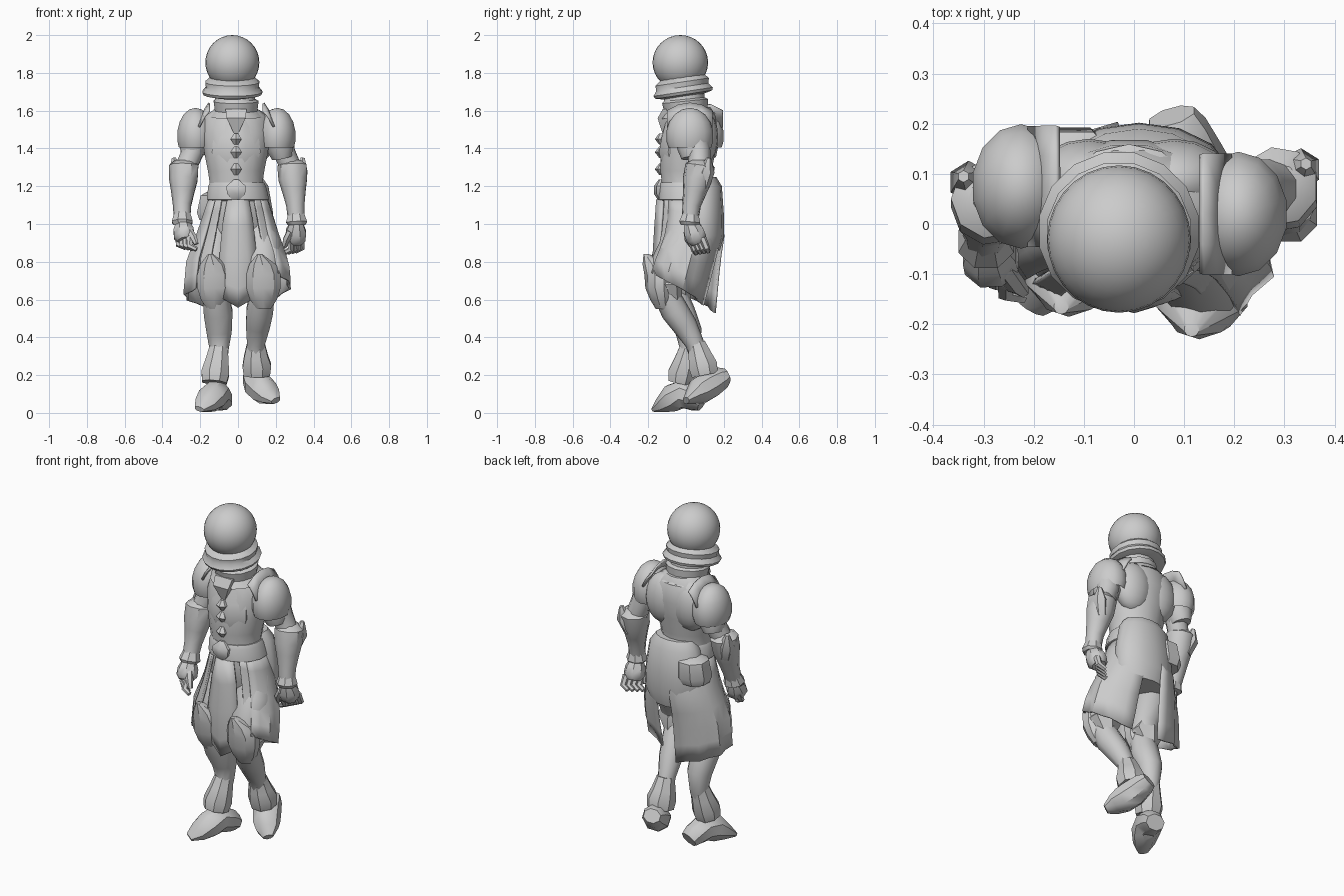
import bpy
import bmesh
from math import sin, cos, pi, radians
from mathutils import Vector

default_cube = bpy.data.objects.get("Cube")
if default_cube:
    bpy.data.objects.remove(default_cube, do_unlink=True)

steel = bpy.data.materials.new("plain steel grey")
steel.use_nodes = True
steel.diffuse_color = (0.6, 0.6, 0.6, 1)
steel.node_tree.nodes["Principled BSDF"].inputs["Base Color"].default_value = steel.diffuse_color


def finish(name, bm, thickness=0, angle=40):
    """Turn a bmesh into a shaded object, optionally with plate thickness."""
    bmesh.ops.recalc_face_normals(bm, faces=bm.faces)
    mesh = bpy.data.meshes.new(name)
    bm.to_mesh(mesh)
    bm.free()
    mesh.materials.append(steel)
    obj = bpy.data.objects.new(name, mesh)
    bpy.context.collection.objects.link(obj)
    if thickness:
        solid = obj.modifiers.new("plate thickness", 'SOLIDIFY')
        solid.thickness = thickness
        solid.offset = 0
    bpy.ops.object.select_all(action='DESELECT')
    obj.select_set(True)
    bpy.context.view_layer.objects.active = obj
    bpy.ops.object.shade_smooth_by_angle(angle=radians(angle))


def loft(name, sections, sides=10, axis=None, floor=-1, angle=40):
    """Skin rings (x, y, z, radius[, depth]) that follow a path or a fixed axis."""
    bm = bmesh.new()
    centers = [Vector(s[:3]) for s in sections]
    rings = []
    for i, section in enumerate(sections):
        ahead = centers[min(i + 1, len(centers) - 1)]
        behind = centers[max(i - 1, 0)]
        tangent = Vector(axis).normalized() if axis else (ahead - behind).normalized()
        across = Vector((1, 0, 0))
        across = (across - tangent * across.dot(tangent)).normalized()
        outward = tangent.cross(across)
        width, depth = section[3], section[-1]
        ring = []
        for k in range(sides):
            a = 2 * pi * (k + 0.5) / sides
            p = centers[i] + across * cos(a) * width + outward * sin(a) * depth
            p.z = max(p.z, floor)
            ring.append(bm.verts.new(p))
        rings.append(ring)
    for low, high in zip(rings, rings[1:]):
        for k in range(sides):
            n = (k + 1) % sides
            bm.faces.new((low[k], low[n], high[n], high[k]))
    bm.faces.new(rings[0])
    bm.faces.new(rings[-1])
    finish(name, bm, angle=angle)


def sheet(name, rows, thickness=0.012):
    """Plate made from equal rows of points."""
    bm = bmesh.new()
    grid = [[bm.verts.new(p) for p in row] for row in rows]
    for a, b in zip(grid, grid[1:]):
        for k in range(len(a) - 1):
            bm.faces.new((a[k], a[k + 1], b[k + 1], b[k]))
    finish(name, bm, thickness)


def dome(name, center, size, cut=-1, segments=16):
    """Ellipsoid, open below the relative height cut."""
    bm = bmesh.new()
    bmesh.ops.create_uvsphere(bm, u_segments=segments, v_segments=segments // 2 + 2, radius=1)
    if cut > -1:
        bmesh.ops.bisect_plane(bm, geom=bm.verts[:] + bm.edges[:] + bm.faces[:],
                               plane_co=(0, 0, cut), plane_no=(0, 0, -1), clear_outer=True)
    bmesh.ops.scale(bm, vec=size, verts=bm.verts)
    bmesh.ops.translate(bm, vec=center, verts=bm.verts)
    finish(name, bm)


def mix(table, z):
    """Interpolate skirt size (height, width, depth, center y) at a height."""
    for a, b in zip(table, table[1:]):
        if z >= b[0]:
            t = (a[0] - z) / (a[0] - b[0])
            return [u + (v - u) * t for u, v in zip(a, b)]
    return table[-1]


UP = (0, 0, 1)

# Helmet with flared rim, and gorget
dome("helmet", (-.03, -.03, 1.855), (.143, .147, .145), segments=28)
loft("helmet_rim", [(-.03, -.02, 1.78, .115), (-.03, -.02, 1.752, .146), (-.03, -.02, 1.725, .142),
                    (-.03, -.015, 1.7, .162), (-.03, -.012, 1.685, .155), (-.03, -.01, 1.675, .11)],
     sides=16, axis=(0, -.15, 1))
loft("gorget", [(-.02, -.01, 1.72, .105), (-.015, -.01, 1.66, .108), (-.01, -.005, 1.65, .122),
                (-.01, 0, 1.6, .115), (-.01, .01, 1.57, .15)], sides=14, axis=(0, -.1, 1))

# Torso, breastplate and back
loft("torso", [(-.01, .03, 1.62, .1, .1), (-.01, .035, 1.57, .17, .125), (-.01, .025, 1.48, .185, .145),
               (-.01, .01, 1.38, .172, .148), (-.01, 0, 1.28, .152, .138), (-.01, 0, 1.2, .14, .128),
               (0, .01, 1.1, .165, .14), (0, .03, 1, .18, .15), (0, .03, .88, .13, .11)],
     sides=16, axis=UP)
loft("breastplate", [(-.01, -.03, 1.55, .09, .08), (-.01, -.05, 1.46, .13, .085), (-.01, -.06, 1.38, .14, .09),
                     (-.01, -.05, 1.3, .11, .08)], sides=8, axis=UP)
loft("throat_plate", [(-.01, -.08, 1.61, .08, .06), (-.01, -.115, 1.56, .07, .05),
                      (-.01, -.1, 1.47, .01, .03)], sides=4, axis=UP)
for i, z in enumerate((1.45, 1.38, 1.29)):
    loft(f"chest_clasp_{i}", [(-.01, -.13, z + .03, .012), (-.01, -.135, z, .034, .03),
                              (-.01, -.13, z - .03, .012)], sides=6, axis=UP)
for side, word in ((1, "left"), (-1, "right")):
    dome(f"{word}_shoulder_blade", (side * .085 - .005, .085, 1.46), (.115, .085, .15))

# Belt, buckle, seat and hip pouch
loft("belt", [(-.005, 0, 1.22, .145, .135), (-.005, 0, 1.2, .156, .144), (0, .005, 1.13, .168, .152),
              (0, .01, 1.12, .15, .14)], sides=16, axis=UP)
loft("belt_buckle", [(-.01, -.13, 1.235, .015), (-.01, -.14, 1.2, .06, .03),
                     (-.01, -.14, 1.16, .055, .03), (-.01, -.13, 1.115, .01)], sides=6, axis=UP)
loft("seat_plate", [(.01, .08, 1.25, .12, .08), (.01, .09, 1.2, .155, .1), (.01, .09, 1.06, .18, .11),
                    (.01, .09, .94, .185, .112), (.01, .08, .86, .15, .1)], sides=14, axis=UP)
loft("hip_pouch", [(-.11, .1, 1.17, .06, .05), (-.115, .1, 1.15, .09, .09), (-.125, .1, 1.06, .1, .1),
                   (-.13, .1, 1.02, .08, .08)], sides=8, axis=UP)

# Skirt panels: start and end angle, hem height at each end, forward drape at the hem
FLARE = [(1.14, .15, .145, .01), (.95, .212, .175, .025), (.8, .265, .175, 0), (.5, .285, .155, -.01)]
PANELS = {"left_skirt": (-42, 72, .74, .57, -.06), "right_skirt": (218, 98, .66, .53, 0),
          "left_front_strap": (-56, -42, .86, .8, -.01), "right_front_strap": (236, 221, .8, .75, 0)}
for name, (start, end, hem_start, hem_end, drape) in PANELS.items():
    rows = []
    for r in range(7):
        row = []
        for c in range(9):
            t = c / 8
            a = radians(start + (end - start) * t)
            hem = hem_start + (hem_end - hem_start) * t
            z, wide, deep, mid = mix(FLARE, 1.14 + (hem - 1.14) * r / 6)
            fold = 1 + .0003 * abs(end - start) * (r / 6) * cos(c * pi)
            row.append((wide * fold * cos(a), mid + drape * (r / 6) ** 2 + deep * fold * sin(a), z))
        rows.append(row)
    sheet(name, rows)

# Front tabard with a centre crease and pointed hem
TABARD = [(1.13, -.14, .055), (1, -.15, .08), (.85, -.16, .095), (.7, -.16, .105), (.61, -.145, .085)]
sheet("front_tabard", [[(w * k, y - .012 * (1 - abs(k)) + .02 * abs(k), z - (1.13 - z) * .1 * (1 - abs(k)))
                        for k in (-1, -.5, 0, .5, 1)] for z, y, w in TABARD])

# Legs: right is planted, left trails with its heel raised
loft("left_thigh", [(.09, .04, 1.02, .1), (.125, -.03, .88, .11), (.135, -.1, .76, .098), (.135, -.12, .66, .08)])
loft("right_thigh", [(-.09, .04, 1.02, .1), (-.12, 0, .88, .105), (-.125, -.06, .76, .09), (-.12, -.07, .66, .08)])
for word, x, y in (("left", .135, -.14), ("right", -.125, -.095)):
    loft(f"{word}_knee_guard", [(x - .02, y - .07, .84, .015), (x - .005, y - .015, .785, .075), (x, y, .73, .096, .08),
                                (x, y, .66, .095, .075), (x, y + .01, .6, .075, .06), (x, y + .02, .55, .04)],
         sides=10, axis=UP, angle=30)
    loft(f"{word}_knee_wing", [(x, y + .06, .76, .05), (x, y + .06, .68, .1, .06),
                               (x, y + .07, .6, .05)], sides=6, axis=UP)
loft("left_shin", [(.13, -.11, .64, .068), (.115, -.06, .54, .074), (.105, -.005, .46, .066), (.095, .045, .37, .05),
                   (.095, .07, .3, .05), (.095, .09, .22, .05)])
loft("right_shin", [(-.12, -.07, .64, .072), (-.105, -.03, .53, .08), (-.1, .015, .43, .07), (-.1, .02, .33, .052),
                    (-.105, -.005, .25, .05), (-.115, -.03, .16, .055)])
loft("left_ankle_cuff", [(.095, .055, .37, .05), (.095, .075, .3, .068), (.1, .09, .25, .082),
                         (.1, .1, .2, .075)], sides=8)
loft("right_ankle_cuff", [(-.1, .02, .36, .05), (-.11, 0, .28, .065), (-.12, -.02, .21, .08),
                          (-.125, -.03, .16, .07)], sides=8)
loft("left_boot", [(.075, .215, .2, .05, .04), (.085, .185, .185, .065), (.105, .125, .15, .078), (.14, .07, .115, .075),
                   (.17, .035, .09, .062, .045), (.2, 0, .065, .03, .018)], sides=8)
loft("right_boot", [(-.08, .085, .05, .055, .045), (-.09, .05, .07, .065), (-.115, -.01, .1, .078), (-.14, -.07, .08, .078),
                    (-.175, -.125, .045, .062, .045), (-.205, -.168, .02, .03, .015)], sides=8, floor=0)

# Shoulders: bell-shaped domes with an upright flange on the inner edge
for word, side, x, y in (("left", 1, .208, .02), ("right", -1, -.225, .075)):
    dome(f"{word}_pauldron", (x, y, 1.465), (.1, .126, .15), cut=-.4, segments=14)
    inner = x - side * .068
    sheet(f"{word}_pauldron_flange",
          [[(inner + side * lean, y + .12 * k, 1.5 + rise * (1 - .3 * k * k)) for k in (-1, -.5, 0, .5, 1)]
           for lean, rise in ((.05, .02), (.02, .1), (-.005, .14))])
    loft(f"{word}_arm_plate", [(x, y + .01, 1.45, .075, .085), (x + side * .015, y + .015, 1.4, .074, .08),
                               (x + side * .025, y + .02, 1.35, .055, .065)], sides=10)

# Arms, gauntlets and hands
ARMS = {"left": [(.22, .04, 1.5), (.245, .07, 1.38), (.288, .07, 1.28), (.305, .03, 1.1), (.31, .02, 1.01), (.3, .085, .85)],
        "right": [(-.22, .08, 1.5), (-.24, .07, 1.38), (-.285, .045, 1.28), (-.295, 0, 1.1), (-.295, -.035, 1.01), (-.275, -.115, .87)]}
for word, joints in ARMS.items():
    shoulder, upper, elbow, forearm, wrist, tip = [Vector(j) for j in joints]
    side = 1 if word == "left" else -1

    def ring(p, r):
        return (*p, r)
    loft(f"{word}_upper_arm", [ring(shoulder, .07), ring(upper, .06), ring(elbow, .058)])
    loft(f"{word}_gauntlet", [ring(elbow + Vector((0, .005, .06)), .045), ring(elbow + Vector((0, .005, .03)), .08),
                              ring(elbow.lerp(forearm, .25), .078), ring(elbow.lerp(forearm, .6), .064),
                              ring(forearm, .05), ring(wrist, .044)], sides=9)
    loft(f"{word}_gauntlet_cuff", [ring(forearm.lerp(wrist, .5), .045), ring(wrist, .06),
                                   ring(wrist + Vector((0, 0, -.015)), .05)], sides=8)
    # Elbow fan
    loft(f"{word}_elbow_fan", [ring(elbow + Vector((side * .055, .05, .07)), .012),
                               ring(elbow + Vector((side * .045, .04, 0)), .042),
                               ring(elbow + Vector((side * .02, .02, -.08)), .035)], sides=6)
    # Palm and curled fingers
    reach = tip - wrist
    knuckle = wrist + reach * .55
    loft(f"{word}_palm", [ring(wrist, .036), ring(wrist + reach * .3, .057), ring(knuckle, .058),
                          ring(wrist + reach * .7, .04)], sides=8)
    spread = Vector((side * .65, .7, .1)).normalized()
    for i in range(4):
        base = knuckle + spread * (i - 1.5) * .029
        bend = base + reach * .33 + Vector((side * .008, 0, 0))
        loft(f"{word}_finger_{i}", [ring(base, .02), ring(bend, .018),
                                    ring(bend + reach * .12 + Vector((-side * .035, 0, 0)), .013)], sides=6)
    start = wrist + reach * .3 - spread * .042
    loft(f"{word}_thumb", [ring(start, .022), ring(start + reach * .25 + Vector((-side * .02, -.012, 0)), .02),
                           ring(start + reach * .5 + Vector((-side * .03, -.005, 0)), .013)], sides=6)
